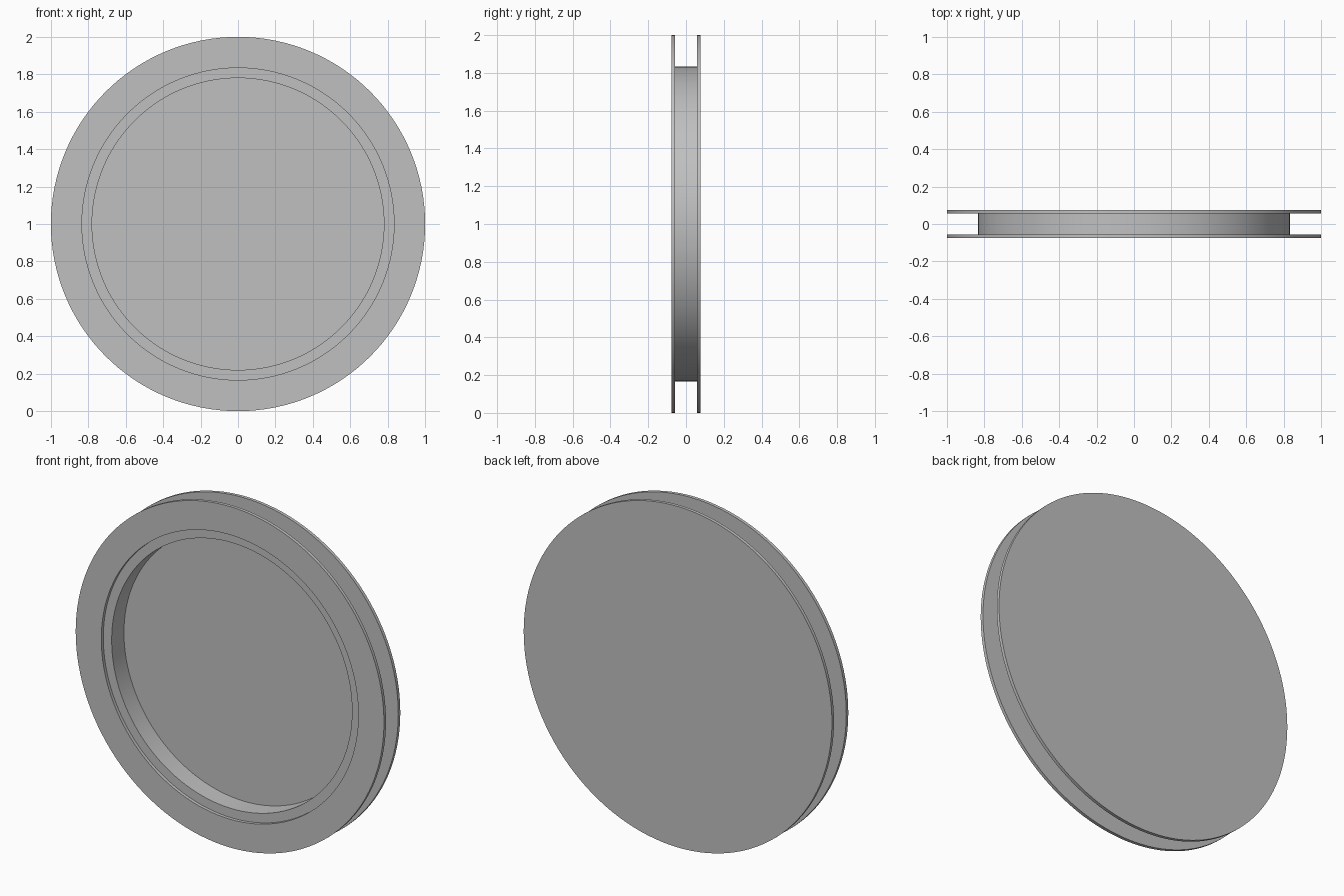
import bpy
import bmesh
from math import cos, sin, tau, radians

cube = bpy.data.objects.get("Cube")
if cube:
    bpy.data.objects.remove(cube)

SEGMENTS = 128
OUTER, HUB, BORE = 1.0, 0.834, 0.78   # radii
FACE, INNER = 0.076, 0.057            # half depths of flange faces

grey = bpy.data.materials.new("plain grey")
grey.use_nodes = True
colour = (0.53, 0.53, 0.53, 1)
grey.diffuse_color = colour
grey.node_tree.nodes["Principled BSDF"].inputs["Base Color"].default_value = colour


def turned_part(name, r_in, r_out, y0, y1):
    """Disc (r_in = 0) or ring turned about the y axis."""
    bm = bmesh.new()

    def circle(r, y):
        return [bm.verts.new((r * cos(tau * i / SEGMENTS), y, 1 + r * sin(tau * i / SEGMENTS)))
                for i in range(SEGMENTS)]

    def bridge(a, b):
        for i in range(SEGMENTS):
            j = (i + 1) % SEGMENTS
            bm.faces.new((a[i], a[j], b[j], b[i]))

    front, back = circle(r_out, y0), circle(r_out, y1)
    bridge(front, back)
    if r_in:
        front_in, back_in = circle(r_in, y0), circle(r_in, y1)
        bridge(back, back_in)
        bridge(back_in, front_in)
        bridge(front_in, front)
    else:
        bm.faces.new(front)
        bm.faces.new(back)
    bmesh.ops.recalc_face_normals(bm, faces=bm.faces)
    mesh = bpy.data.meshes.new(name)
    bm.to_mesh(mesh)
    bm.free()
    mesh.materials.append(grey)
    obj = bpy.data.objects.new(name, mesh)
    bpy.context.collection.objects.link(obj)
    bpy.ops.object.select_all(action="DESELECT")
    obj.select_set(True)
    bpy.context.view_layer.objects.active = obj
    bpy.ops.object.shade_smooth_by_angle(angle=radians(30))
    return obj


# Solid back disc, recessed hub ring, open front flange
turned_part("back_disc", 0, OUTER, INNER, FACE)
turned_part("hub_ring", BORE, HUB, -INNER, INNER)
turned_part("front_flange", HUB, OUTER, -FACE, -INNER)
